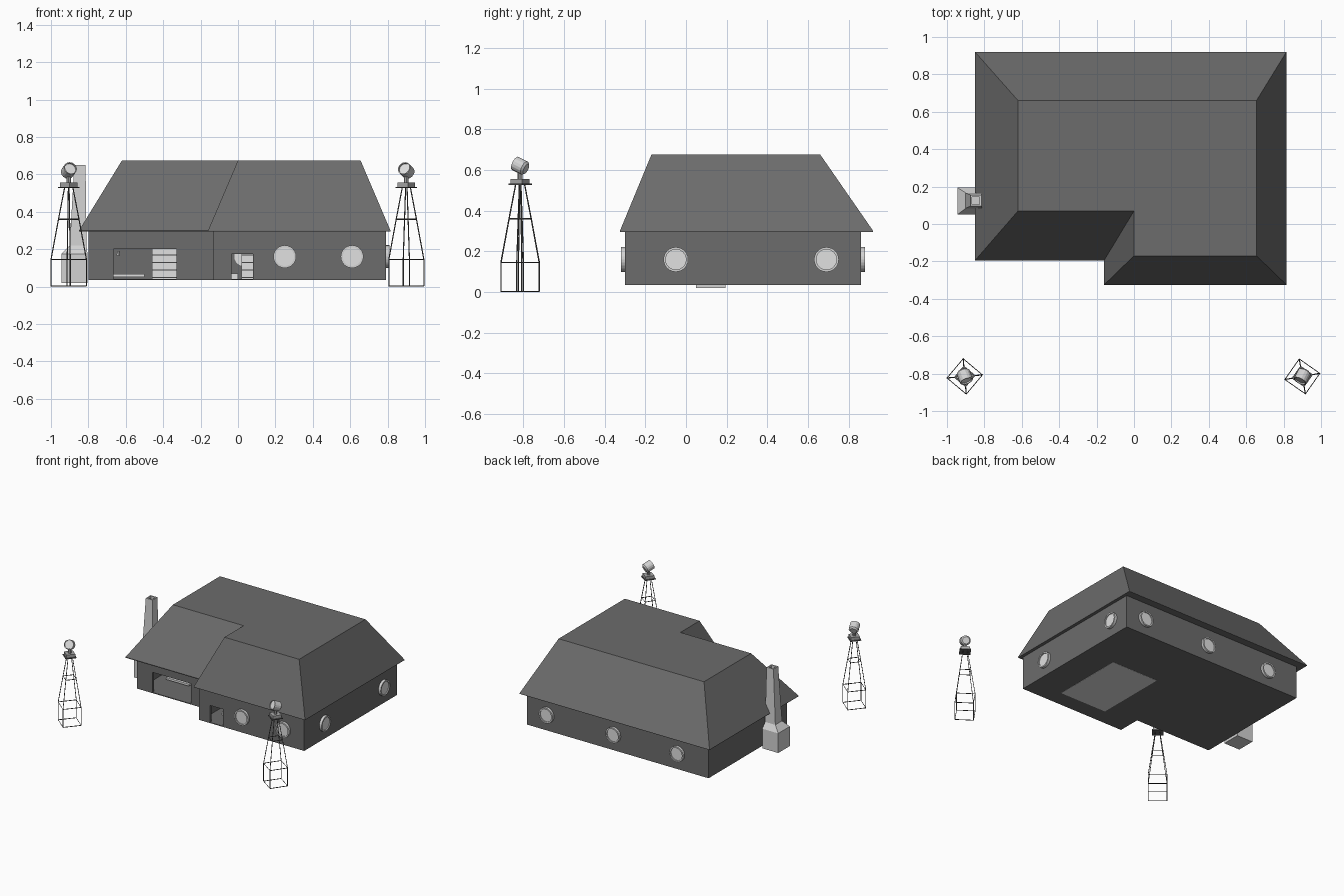
import bpy, bmesh
from math import cos, sin, pi, radians
from mathutils import Vector, Matrix

cube = bpy.data.objects.get("Cube")
if cube:
    bpy.data.objects.remove(cube, do_unlink=True)


def material(name, v):
    m = bpy.data.materials.new(name)
    m.use_nodes = True
    m.diffuse_color = (v, v, v, 1)
    m.node_tree.nodes["Principled BSDF"].inputs["Base Color"].default_value = (v, v, v, 1)
    return m


DARK = material("dark_grey", 0.15)
IRON = material("iron_grey", 0.12)
MID = material("mid_grey", 0.4)
PALE = material("pale_grey", 0.65)
WHITE = material("off_white", 0.75)


def finish(name, bm, mat):
    bmesh.ops.recalc_face_normals(bm, faces=bm.faces)
    me = bpy.data.meshes.new(name)
    bm.to_mesh(me)
    bm.free()
    me.materials.append(mat)
    ob = bpy.data.objects.new(name, me)
    bpy.context.collection.objects.link(ob)
    return ob


def loft(name, rings, mat, cap_top=True):
    """Join matching rings of points into a closed solid."""
    bm = bmesh.new()
    loops = [[bm.verts.new(p) for p in r] for r in rings]
    n = len(loops[0])
    for a, b in zip(loops, loops[1:]):
        for i in range(n):
            j = (i + 1) % n
            bm.faces.new((a[i], a[j], b[j], b[i]))
    bm.faces.new(loops[0])
    if cap_top:
        bm.faces.new(loops[-1])
    return finish(name, bm, mat)


def rect(x0, x1, y0, y1, z):
    return [(x0, y0, z), (x1, y0, z), (x1, y1, z), (x0, y1, z)]


def box(name, x0, x1, y0, y1, z0, z1, mat):
    return loft(name, [rect(x0, x1, y0, y1, z0), rect(x0, x1, y0, y1, z1)], mat)


def l_shape(x0, xm, x1, y0, ym, y1, z):
    return [(x0, y1, z), (x1, y1, z), (x1, y0, z), (xm, y0, z), (xm, ym, z), (x0, ym, z)]


def turned(name, profile, origin, axis, mat, n=16):
    """Lathe (radius, distance) pairs around an axis."""
    rot = Vector(axis).to_track_quat('Z', 'Y').to_matrix().to_4x4()
    place = Matrix.Translation(origin) @ rot
    rings = [[place @ Vector((r * cos(2 * pi * i / n), r * sin(2 * pi * i / n), d))
              for i in range(n)] for r, d in profile]
    return loft(name, rings, mat)


# Roof, floor and rug
BASE, EAVE = 0.035, 0.3
loft("hipped_roof", [l_shape(-0.85, -0.16, 0.815, -0.325, -0.195, 0.92, EAVE - 0.005),
                     l_shape(-0.85, -0.16, 0.815, -0.325, -0.195, 0.92, EAVE),
                     l_shape(-0.62, 0, 0.655, -0.17, 0.07, 0.66, 0.675)], DARK)
loft("floor", [l_shape(-0.8, -0.13, 0.79, -0.3, -0.12, 0.86, z)
               for z in (BASE, BASE + 0.006)], DARK)
box("rug", 0.13, 0.54, -0.17, 0.41, BASE - 0.001, BASE + 0.008, WHITE)

# Outer and inner walls
T = 0.02
FRONT, RECESS = -0.3, -0.12


def wall(name, x0, x1, y0, y1, z0=BASE):
    box(name, x0, x1, y0, y1, z0, EAVE - 0.003, DARK)


wall("back_wall", -0.8, 0.79, 0.86 - T, 0.86)
wall("left_wall", 0.79 - T, 0.79, FRONT, 0.86)
wall("right_wall", -0.8, -0.8 + T, RECESS, 0.86)
wall("step_wall", -0.13, -0.13 + T, FRONT, RECESS + T)
wall("long_partition", -0.13, -0.13 + T, RECESS + T, 0.86)
wall("cross_partition", -0.8, -0.13, 0.4, 0.4 + T)


def wall_with_opening(name, x0, x1, y, a, b, top):
    wall(name + "_near", x0, a, y, y + T)
    wall(name + "_far", b, x1, y, y + T)
    wall(name + "_lintel", a, b, y, y + T, top)


wall_with_opening("entrance_wall", -0.8, -0.13, RECESS, -0.665, -0.33, 0.2)
wall_with_opening("front_wall", -0.13, 0.79, FRONT, -0.035, 0.08, 0.175)


# Round windows
def window(x, y, nx, ny):
    turned("window_pane", [(0.05, -0.022), (0.05, 0.012)], (x, y, 0.16), (nx, ny, 0), WHITE, 24)
    turned("window_rim", [(0.061, 0), (0.061, 0.02), (0.05, 0.02), (0.05, 0.01)],
           (x, y, 0.16), (nx, ny, 0), PALE, 24)


for x in (0.25, 0.61):
    window(x, FRONT, 0, -1)
for x in (-0.53, 0.03, 0.615):
    window(x, 0.86, 0, 1)
for y in (-0.05, 0.69):
    window(0.79, y, 1, 0)


# Shelves and furniture seen through the openings
def shelf_unit(name, x0, x1, y):
    box(name + "_back", x0, x1, y + 0.05, y + 0.06, 0.041, 0.21, WHITE)
    for i in range(5):
        z = 0.045 + i * 0.04
        box(name + "_board", x0, x1, y, y + 0.05, z, z + 0.006, WHITE)


shelf_unit("entrance_shelf", -0.46, -0.31, 0.2)
shelf_unit("front_shelf", 0.02, 0.12, -0.12)
box("bench", -0.7, -0.5, 0.1, 0.2, 0.05, 0.066, WHITE)
box("stool", -0.035, 0.0, -0.15, -0.1, 0.041, 0.07, WHITE)
turned("wall_lamp", [(0.01, 0), (0.005, 0.025)], (-0.64, 0.15, 0.165), (0, 0, 1), WHITE, 8)

# Chimney: block, sloped shoulder, hollow tapering stack
loft("chimney", [rect(-0.945, -0.805, 0.05, 0.195, 0.02),
                 rect(-0.945, -0.805, 0.05, 0.195, 0.175),
                 rect(-0.9, -0.81, 0.083, 0.167, 0.22),
                 rect(-0.875, -0.815, 0.095, 0.155, 0.65),
                 rect(-0.865, -0.825, 0.105, 0.145, 0.65),
                 rect(-0.865, -0.825, 0.105, 0.145, 0.5)], PALE)


# Searchlight towers
def square(c, r, z, turn):
    return [Vector((c[0] + r * cos(turn + i * pi / 2), c[1] + r * sin(turn + i * pi / 2), z))
            for i in range(4)]


def tower(side, cx, turn, aim):
    c = (cx, -0.815)
    levels = [square(c, r, z, turn) for r, z in
              ((0.095, 0.003), (0.095, 0.145), (0.055, 0.36), (0.022, 0.53))]
    cu = bpy.data.curves.new(side + "_tower_frame", 'CURVE')
    cu.dimensions = '3D'
    cu.bevel_depth = 0.003
    cu.bevel_resolution = 0
    legs = [([ring[i] for ring in levels], False) for i in range(4)]
    hoops = [(ring, True) for ring in levels]
    for pts, closed in legs + hoops:
        sp = cu.splines.new('POLY')
        sp.points.add(len(pts) - 1)
        for p, co in zip(sp.points, pts):
            p.co = (*co, 1)
        sp.use_cyclic_u = closed
    cu.materials.append(IRON)
    ob = bpy.data.objects.new(side + "_tower_frame", cu)
    bpy.context.collection.objects.link(ob)

    loft(side + "_tower_plate", [square(c, 0.058, z, turn) for z in (0.527, 0.533)], IRON)
    loft(side + "_lamp_base", [square(c, 0.047, z, turn) for z in (0.533, 0.556)], MID)
    turned(side + "_lamp_neck", [(0.012, 0), (0.012, 0.05)], (*c, 0.556), (0, 0, 1), MID, 8)
    d = Vector(aim).normalized()
    turned(side + "_lamp_drum", [(0.026, -0.036), (0.036, -0.026), (0.036, 0.03),
                                 (0.031, 0.03), (0.031, 0.02)],
           Vector((*c, 0.62)), d, PALE)
    turned(side + "_lamp_lens", [(0.03, 0.018), (0.03, 0.023)], Vector((*c, 0.62)), d, WHITE)


tower("right", -0.905, radians(5), (0.3, -0.8, 0.4))
tower("left", 0.9, radians(10), (-0.4, -0.8, 0.4))
